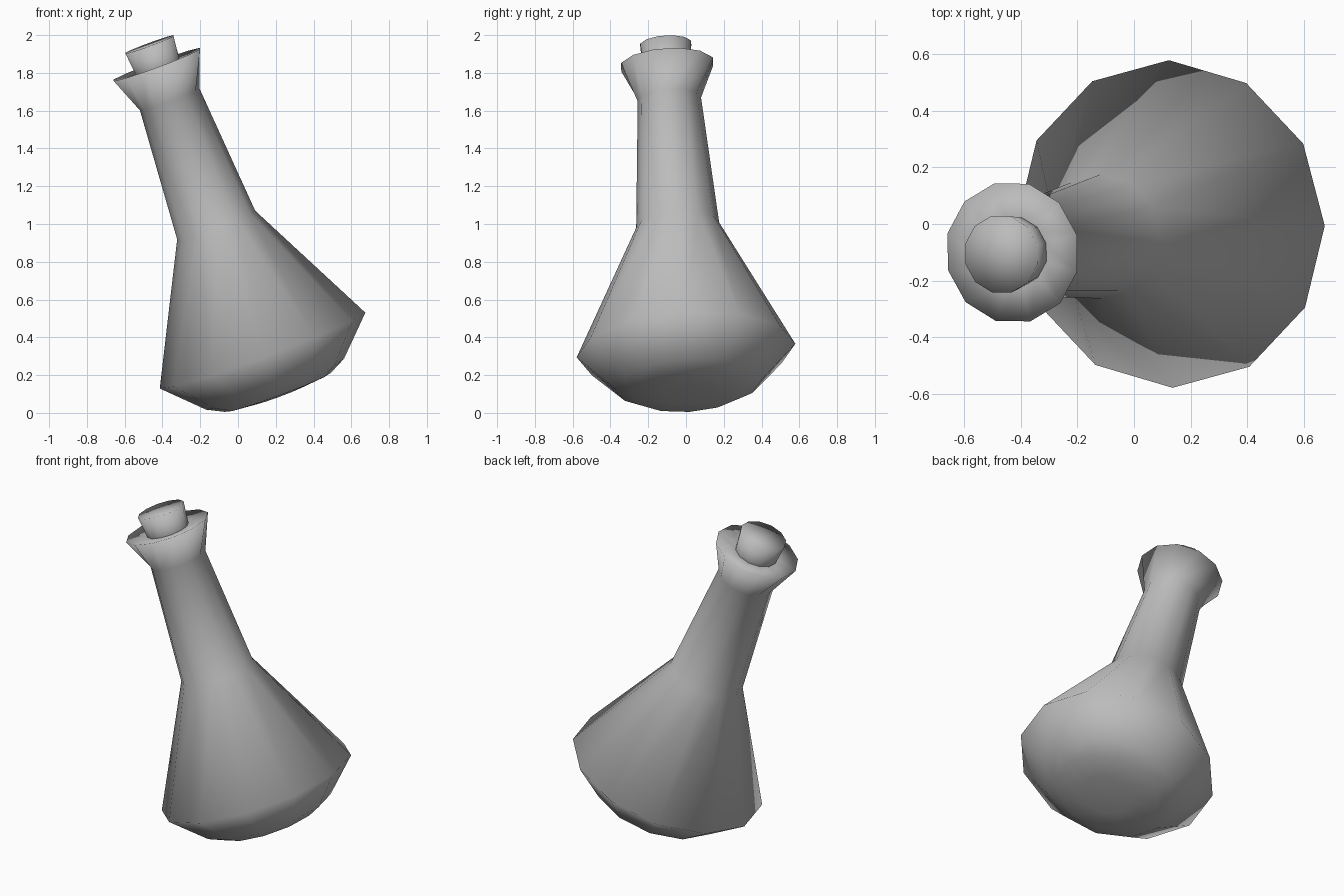
import bpy, bmesh, math
from mathutils import Vector

cube = bpy.data.objects.get("Cube")
if cube:
    bpy.data.objects.remove(cube, do_unlink=True)

SIDES = 12
BASE = Vector((0.13, 0, 0.33))
AXIS = Vector((-0.346, -0.062, 0.936)).normalized()
TILT = Vector((0, 0, 1)).rotation_difference(AXIS)

grey = bpy.data.materials.new("plain grey")
grey.use_nodes = True
COLOUR = (0.5, 0.5, 0.5, 1)
grey.diffuse_color = COLOUR
grey.node_tree.nodes["Principled BSDF"].inputs["Base Color"].default_value = COLOUR


def turned(name, profile):
    """Sweep (radius, height, half-step) rings round the tilted axis; radius 0 is a pole."""
    bm = bmesh.new()
    rings = []
    for radius, height, twist in profile:
        count = SIDES if radius else 1
        ring = []
        for i in range(count):
            a = (i + twist) * math.tau / SIDES
            p = Vector((radius * math.cos(a), radius * math.sin(a), height))
            ring.append(bm.verts.new(BASE + TILT @ p))
        rings.append(ring)
    for low, high in zip(rings, rings[1:]):
        for i in range(SIDES):
            j = (i + 1) % SIDES
            corners = [low[i % len(low)], low[j % len(low)],
                       high[j % len(high)], high[i % len(high)]]
            bm.faces.new(list(dict.fromkeys(corners)))
    bmesh.ops.recalc_face_normals(bm, faces=bm.faces)
    for f in bm.faces:
        f.smooth = True
    mesh = bpy.data.meshes.new(name)
    bm.to_mesh(mesh)
    bm.free()
    mesh.materials.append(grey)
    obj = bpy.data.objects.new(name, mesh)
    bpy.context.collection.objects.link(obj)
    return obj


# Flask: domed bottom, conical body, neck and flared lip
turned("flask", [
    (0, -0.256, 0), (0.15, -0.252, 0), (0.30, -0.236, 0), (0.39, -0.19, 0),
    (0.58, 0, 0), (0.22, 0.71, 0), (0.168, 1.42, 0),
    (0.252, 1.618, 0.5), (0.115, 1.60, 0.5), (0, 1.60, 0),
])

# Stopper in the neck
turned("stopper", [
    (0, 1.5, 0), (0.115, 1.5, 0.5), (0.14, 1.731, 0.5), (0, 1.731, 0),
])
